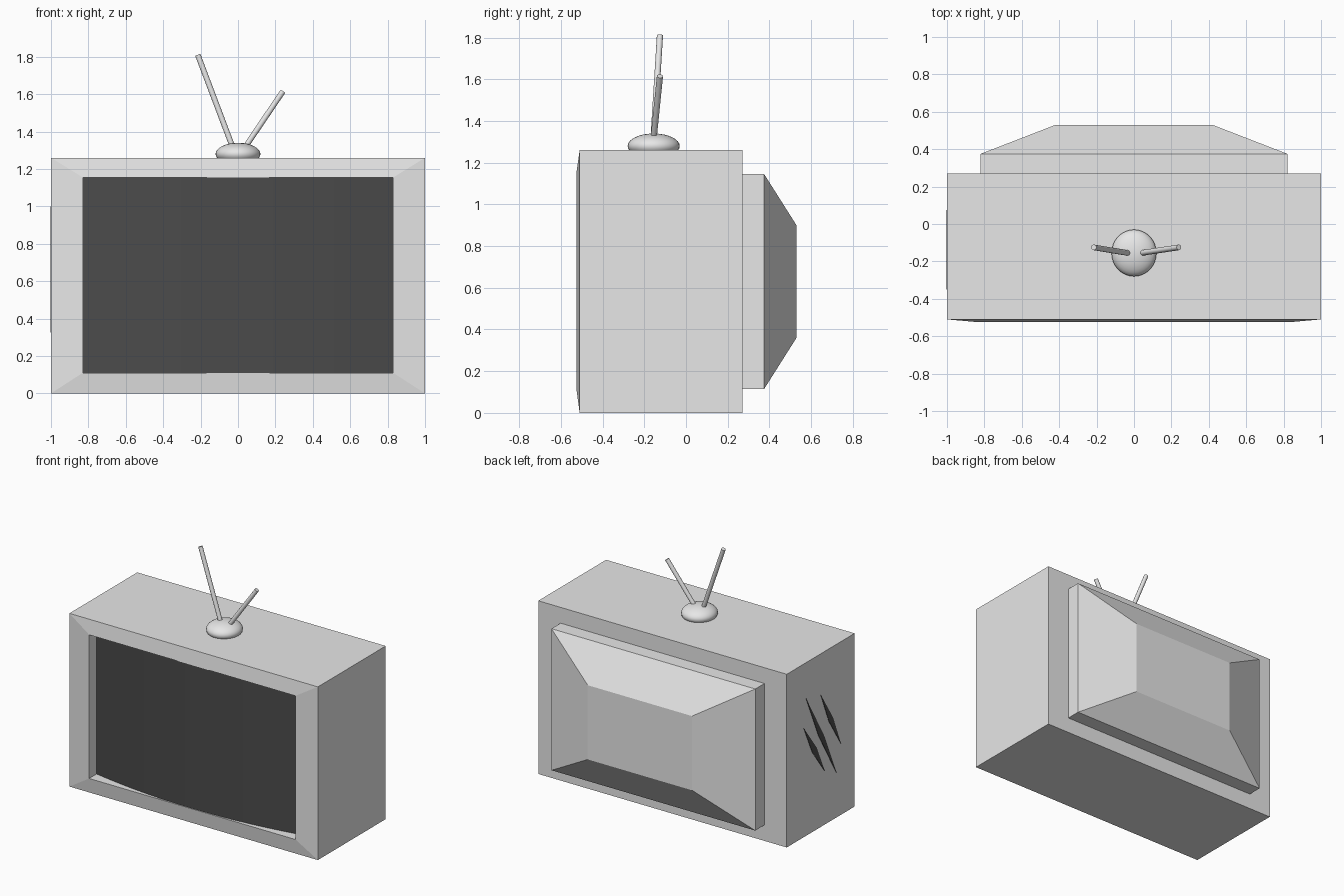
import bpy, bmesh, math
from mathutils import Vector

cube = bpy.data.objects.get("Cube")
if cube:
    bpy.data.objects.remove(cube, do_unlink=True)


def material(name, value):
    mat = bpy.data.materials.new(name)
    mat.use_nodes = True
    colour = (value, value, value, 1)
    mat.diffuse_color = colour
    mat.node_tree.nodes["Principled BSDF"].inputs["Base Color"].default_value = colour
    return mat


GREY = material("light grey", 0.8)
DARK = material("dark grey", 0.07)


def finish(bm, name, mat, smooth=False):
    bmesh.ops.recalc_face_normals(bm, faces=bm.faces)
    mesh = bpy.data.meshes.new(name)
    bm.to_mesh(mesh)
    bm.free()
    mesh.materials.append(mat)
    obj = bpy.data.objects.new(name, mesh)
    bpy.context.collection.objects.link(obj)
    if smooth:
        bpy.ops.object.select_all(action="DESELECT")
        obj.select_set(True)
        bpy.context.view_layer.objects.active = obj
        bpy.ops.object.shade_smooth_by_angle(angle=math.radians(40))
    return obj


def loft(name, rings, mat):
    """Join rectangles (y, half width, bottom, top) and cap both ends."""
    bm = bmesh.new()
    loops = [[bm.verts.new(p) for p in ((-w, y, lo), (w, y, lo), (w, y, hi), (-w, y, hi))]
             for y, w, lo, hi in rings]
    for a, b in zip(loops, loops[1:]):
        for i in range(4):
            j = (i + 1) % 4
            bm.faces.new((a[i], a[j], b[j], b[i]))
    bm.faces.new(loops[0])
    bm.faces.new(loops[-1])
    return finish(bm, name, mat)


# Cabinet with a raised frame and a recess for the screen
loft("cabinet", [(0.27, 1, 0, 1.26), (-0.51, 1, 0, 1.26),
                 (-0.525, 0.83, 0.11, 1.155), (-0.42, 0.83, 0.11, 1.155)], GREY)

# Stepped, tapering rear housing
loft("rear_housing", [(0.26, 0.82, 0.115, 1.145), (0.375, 0.82, 0.115, 1.145),
                      (0.53, 0.42, 0.36, 0.9)], GREY)

# Screen bowed out across its width
bm = bmesh.new()
columns = []
steps = 20
for i in range(steps + 1):
    t = 2 * i / steps - 1
    y = -0.52 + 0.08 * t * t
    columns.append([bm.verts.new((0.83 * t, y, z)) for z in (0.11, 1.155)])
for a, b in zip(columns, columns[1:]):
    bm.faces.new((a[0], b[0], b[1], a[1]))
# close the screen down to the recess floor
back = [[bm.verts.new((c[k].co.x, -0.425, c[k].co.z)) for k in (0, 1)]
        for c in (columns[0], columns[-1])]
for k in (0, 1):
    bm.faces.new([c[k] for c in columns] + [back[1][k], back[0][k]])
for c, b in ((columns[0], back[0]), (columns[-1], back[1])):
    bm.faces.new((c[0], c[1], b[1], b[0]))
finish(bm, "screen", DARK, True)

# Aerial base
bm = bmesh.new()
bmesh.ops.create_uvsphere(bm, u_segments=32, v_segments=16, radius=1)
for v in bm.verts:
    v.co = Vector((0.12 * v.co.x, -0.155 + 0.125 * v.co.y, 1.28 + 0.06 * v.co.z))
finish(bm, "aerial_base", GREY, True)


# Aerial rods
def rod(name, start, end, radius=0.015):
    start, end = Vector(start), Vector(end)
    axis = end - start
    bm = bmesh.new()
    bmesh.ops.create_cone(bm, cap_ends=True, segments=16, radius1=radius,
                          radius2=radius, depth=axis.length)
    turn = axis.to_track_quat("Z", "Y")
    for v in bm.verts:
        v.co = turn @ v.co + (start + end) / 2
    finish(bm, name, GREY, True)


rod("right_aerial", (-0.015, -0.158, 1.28), (-0.215, -0.125, 1.81))
rod("left_aerial", (0.02, -0.158, 1.29), (0.24, -0.125, 1.615))

# Slanted speaker slots on the right side
slots = [((0.05, 1.0), (-0.3, 0.325)), ((-0.12, 0.96), (-0.35, 0.52)),
         ((0.075, 0.79), (-0.165, 0.39))]
for n, (a, b) in enumerate(slots):
    a, b = Vector(a), Vector(b)
    rise = Vector((0, 0.05))
    outline = (a, a.lerp(b, 0.6) + rise, b, a.lerp(b, 0.4) - rise)
    bm = bmesh.new()
    face = bm.faces.new([bm.verts.new((-0.999, p.x, p.y)) for p in outline])
    grown = bmesh.ops.extrude_face_region(bm, geom=[face])
    for v in grown["geom"]:
        if isinstance(v, bmesh.types.BMVert):
            v.co.x -= 0.004
    finish(bm, f"speaker_slot_{n + 1}", DARK)
